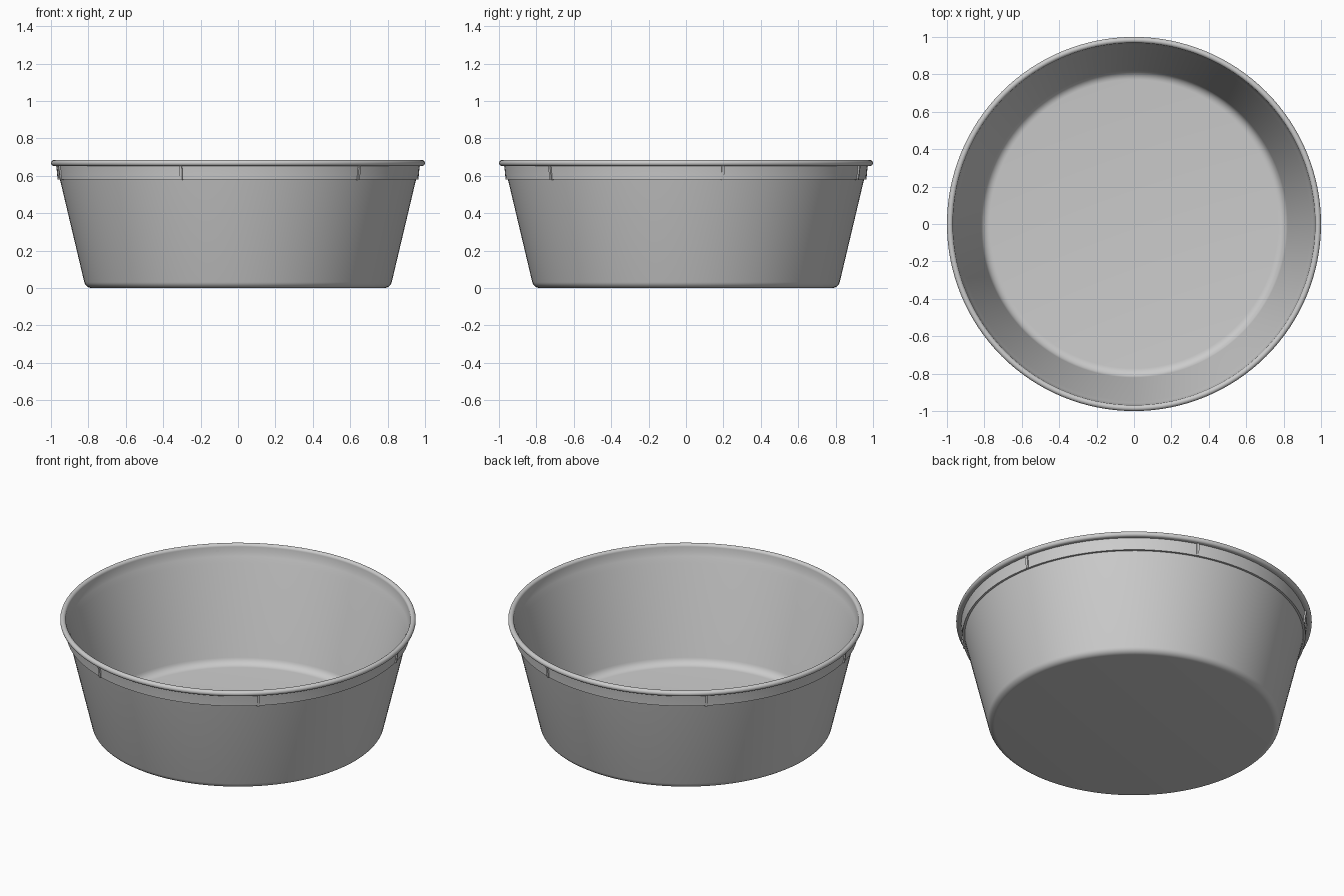
import bpy, bmesh, math
from mathutils import Vector

if "Cube" in bpy.data.objects:
    bpy.data.objects.remove(bpy.data.objects["Cube"])

SEG = 128


def arc(cx, cz, r, a0, a1, n):
    """Points of a circular arc in the (radius, z) plane, angles in degrees."""
    return [(cx + r * math.cos(math.radians(a0 + (a1 - a0) * i / n)),
             cz + r * math.sin(math.radians(a0 + (a1 - a0) * i / n))) for i in range(n + 1)]


def finish(name, bm, angle=35):
    bmesh.ops.remove_doubles(bm, verts=bm.verts, dist=1e-5)
    bmesh.ops.recalc_face_normals(bm, faces=bm.faces)
    me = bpy.data.meshes.new(name)
    bm.to_mesh(me)
    bm.free()
    ob = bpy.data.objects.new(name, me)
    bpy.context.collection.objects.link(ob)
    bpy.ops.object.select_all(action='DESELECT')
    ob.select_set(True)
    bpy.context.view_layer.objects.active = ob
    bpy.ops.object.shade_smooth_by_angle(angle=math.radians(angle))
    return ob


def lathe(name, profile):
    bm = bmesh.new()
    vs = [bm.verts.new((r, 0, z)) for r, z in profile]
    es = [bm.edges.new(p) for p in zip(vs, vs[1:])]
    bmesh.ops.spin(bm, geom=vs + es, cent=(0, 0, 0), axis=(0, 0, 1),
                   angle=math.tau, steps=SEG, use_merge=True)
    return finish(name, bm)


# Tub shell: floor, rounded foot, flared wall, stepped band, rolled rim, inner wall
outer = [(0, 0)] + arc(0.783, 0.04, 0.04, -90, -13, 6) + [(0.952, 0.58)]
band = [(0.965, 0.58), (0.968, 0.62), (0.972, 0.652)]
rim = [(0.984, 0.652)] + arc(0.984, 0.668, 0.016, -90, 180, 18)
inner = [(0.966, 0.645), (0.957, 0.615), (0.943, 0.58)]
floor = arc(0.772, 0.061, 0.05, -13, -90, 6) + [(0, 0.011)]
lathe("tub", outer + band + rim + inner + floor)

# Six small ribs under the rim
bm = bmesh.new()
side = [(0.955, 0.578), (0.971, 0.578), (0.981, 0.655), (0.967, 0.655)]
for k in range(6):
    a = math.radians(11.7 + 60 * k)
    out, tan = Vector((math.cos(a), math.sin(a), 0)), Vector((-math.sin(a), math.cos(a), 0))
    rings = [[bm.verts.new(out * r + tan * s + Vector((0, 0, z))) for r, z in side]
             for s in (-0.007, 0.007)]
    bm.faces.new(rings[0])
    bm.faces.new(rings[1][::-1])
    for i in range(4):
        j = (i + 1) % 4
        bm.faces.new((rings[0][i], rings[1][i], rings[1][j], rings[0][j]))
finish("rim_ribs", bm)
